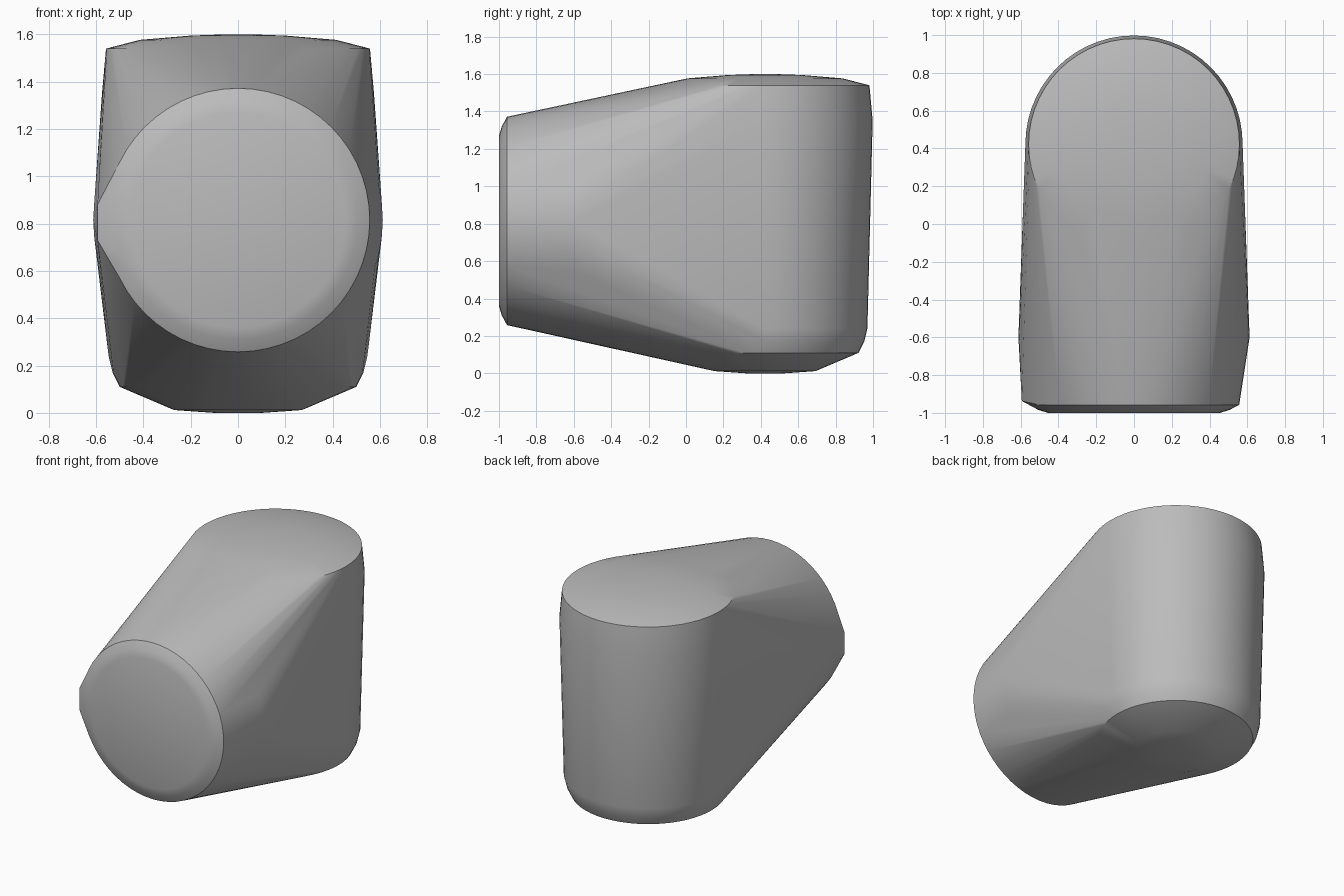
import bpy, bmesh, math
from mathutils import Vector

cube = bpy.data.objects.get("Cube")
if cube:
    bpy.data.objects.remove(cube, do_unlink=True)

SEGMENTS = 56

grey = bpy.data.materials.new("plain grey")
grey.use_nodes = True
colour = (0.5, 0.5, 0.5, 1)
grey.diffuse_color = colour
grey.node_tree.nodes["Principled BSDF"].inputs["Base Color"].default_value = colour


def add_ring(bm, centre, radius, axis):
    """Circle of points around the upright (Z) or forward (Y) axis."""
    for i in range(SEGMENTS):
        a = math.tau * i / SEGMENTS
        u, v = radius * math.cos(a), radius * math.sin(a)
        offset = Vector((u, v, 0)) if axis == "Z" else Vector((u, 0, v))
        bm.verts.new(Vector(centre) + offset)


bm = bmesh.new()

# Upright barrel at the back: (height, radius)
for z, r in [(0, 0.1), (0.012, 0.27), (0.11, 0.5), (0.17, 0.53), (0.24, 0.547),
             (1.35, 0.575), (1.54, 0.558), (1.577, 0.415), (1.595, 0.2), (1.6, 0.06)]:
    add_ring(bm, (0, 0.423, z), r, "Z")

# Forward barrel: (depth, radius)
for y, r in [(-1, 0.455), (-0.985, 0.505), (-0.957, 0.557), (-0.6, 0.612)]:
    add_ring(bm, (0, y, 0.815), r, "Y")

# Slight bulge on the right rim
for z in (0.73, 0.8, 0.88):
    bm.verts.new((-0.594, -0.937, z))

# Stretch one tight skin over both barrels
hull = bmesh.ops.convex_hull(bm, input=bm.verts[:])
unused = {g for g in hull["geom_interior"] + hull["geom_unused"]
          if isinstance(g, bmesh.types.BMVert)}
bmesh.ops.delete(bm, geom=list(unused), context="VERTS")
bmesh.ops.dissolve_limit(bm, angle_limit=math.radians(0.3),
                         verts=bm.verts[:], edges=bm.edges[:])
bmesh.ops.recalc_face_normals(bm, faces=bm.faces[:])

mesh = bpy.data.meshes.new("elbow_body")
bm.to_mesh(mesh)
bm.free()
mesh.materials.append(grey)
body = bpy.data.objects.new("elbow_body", mesh)
bpy.context.collection.objects.link(body)

bpy.ops.object.select_all(action="DESELECT")
body.select_set(True)
bpy.context.view_layer.objects.active = body
bpy.ops.object.shade_smooth_by_angle(angle=math.radians(20))
